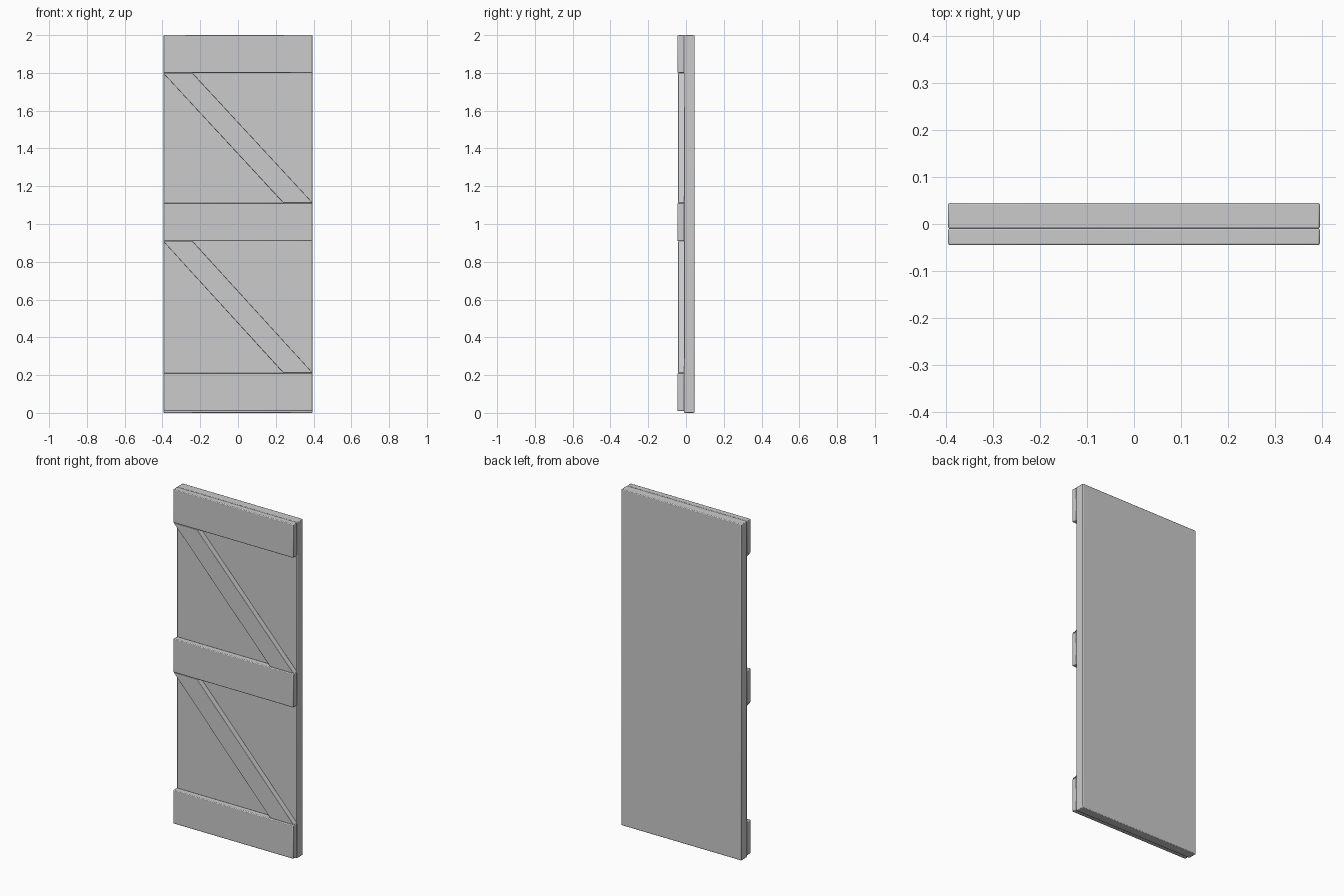
import bpy, bmesh

if "Cube" in bpy.data.objects:
    bpy.data.objects.remove(bpy.data.objects["Cube"])

HALF_W = 0.395
PANEL_FRONT = -0.010
RAIL_FRONT = -0.045


def board(name, outline, y_front, y_back, bevel=0.004):
    """Extrude an x/z outline from y_front to y_back and round its edges."""
    bm = bmesh.new()
    face = bm.faces.new([bm.verts.new((x, y_front, z)) for x, z in outline])
    ext = bmesh.ops.extrude_face_region(bm, geom=[face])
    verts = [v for v in ext["geom"] if isinstance(v, bmesh.types.BMVert)]
    bmesh.ops.translate(bm, verts=verts, vec=(0, y_back - y_front, 0))
    bmesh.ops.recalc_face_normals(bm, faces=bm.faces)
    mesh = bpy.data.meshes.new(name)
    bm.to_mesh(mesh)
    bm.free()
    obj = bpy.data.objects.new(name, mesh)
    bpy.context.collection.objects.link(obj)
    mod = obj.modifiers.new("edge_bevel", "BEVEL")
    mod.width = bevel
    mod.segments = 2
    return obj


def rect(z0, z1):
    return [(-HALF_W, z0), (HALF_W, z0), (HALF_W, z1), (-HALF_W, z1)]


# Main door slab
board("door_panel", rect(0.0, 2.0), PANEL_FRONT, 0.045)

# Three horizontal rails
for name, z0, z1 in (("bottom_rail", 0.01, 0.21),
                     ("middle_rail", 0.91, 1.11),
                     ("top_rail", 1.80, 2.00)):
    board(name, rect(z0, z1), RAIL_FRONT, PANEL_FRONT + 0.001)

# Diagonal braces between the rails, set slightly behind the rail faces
for name, z0, z1 in (("lower_brace", 0.212, 0.908),
                     ("upper_brace", 1.112, 1.798)):
    outline = [(0.24, z0), (HALF_W, z0), (-0.24, z1), (-HALF_W, z1)]
    board(name, outline, RAIL_FRONT + 0.003, PANEL_FRONT + 0.001, 0.002)

# Smooth only the small rounded edges
bpy.ops.object.select_all(action="SELECT")
bpy.context.view_layer.objects.active = bpy.data.objects["door_panel"]
bpy.ops.object.shade_smooth_by_angle()
bpy.ops.object.select_all(action="DESELECT")
